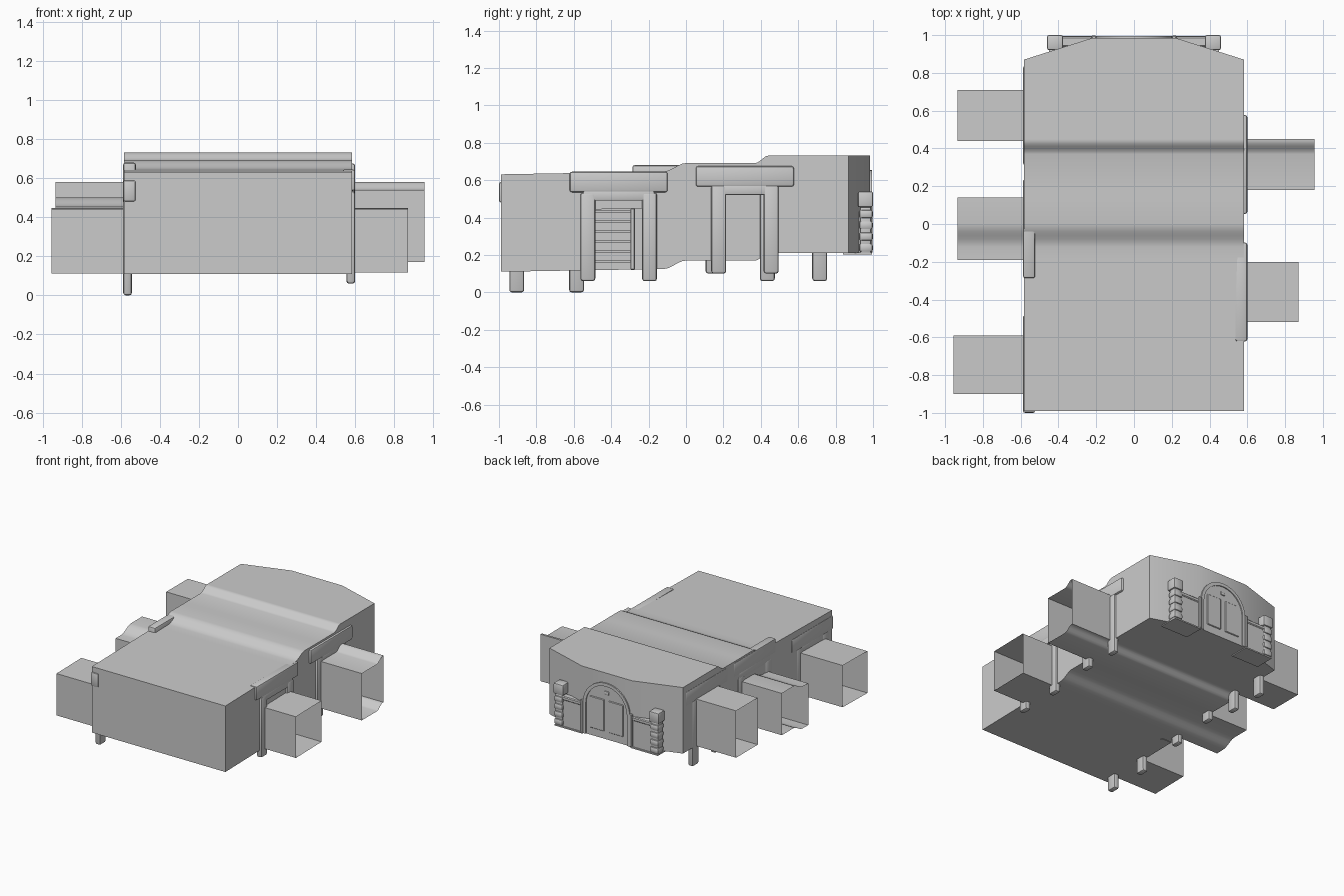
import bpy, bmesh, math
from mathutils import Vector

if "Cube" in bpy.data.objects:
    bpy.data.objects.remove(bpy.data.objects["Cube"])

# side alcoves: side, y start, y end, outer x, ceiling height, post bottoms, lintel z
ALCOVES = [
    (-1, -0.90, -0.59, 0.955, 0.33, 0.00, 0.00, 0.48),
    (-1, -0.19, 0.14, 0.935, 0.33, 0.06, 0.10, 0.57),
    (-1, 0.44, 0.71, 0.935, 0.37, 0.06, 0.06, 0.57),
    (1, -0.52, -0.20, 0.87, 0.325, 0.06, 0.06, 0.535),
    (1, 0.18, 0.45, 0.955, 0.37, 0.10, 0.10, 0.565),
]


def floor_z(y):
    pts = [(-1, 0.11), (-0.12, 0.125), (0, 0.17), (0.37, 0.17), (0.44, 0.21), (1.1, 0.21)]
    for (a, za), (b, zb) in zip(pts, pts[1:]):
        if y <= b:
            t = (y - a) / (b - a)
            if b - a < 0.2:
                t = t * t * (3 - 2 * t)
            return za + (zb - za) * t
    return 0.21


def half_x(y):
    return 0.583 if y <= 0.87 else 0.583 - (y - 0.87) / 0.115 * 0.363


def finish(name, bm, smooth=True):
    me = bpy.data.meshes.new(name)
    bm.to_mesh(me)
    bm.free()
    ob = bpy.data.objects.new(name, me)
    bpy.context.collection.objects.link(ob)
    if smooth:
        bpy.ops.object.select_all(action='DESELECT')
        ob.select_set(True)
        bpy.context.view_layer.objects.active = ob
        bpy.ops.object.shade_smooth_by_angle(angle=math.radians(35))
    return ob


def box(name, x, y, z, bevel=0.0, segs=2):
    bm = bmesh.new()
    bmesh.ops.create_cube(bm, size=1)
    for v in bm.verts:
        v.co = Vector([(r[0] + r[1]) / 2 + c * (r[1] - r[0]) for r, c in zip((x, y, z), v.co)])
    if bevel:
        bmesh.ops.bevel(bm, geom=bm.edges[:], offset=bevel, segments=segs, affect='EDGES', profile=0.5)
    return finish(name, bm, bevel > 0)


def span(side, a, b):
    return sorted((side * a, side * b))


# hall shell with open doorways and open-ended side alcoves
ys = {-0.99, 0.87, 0.985}
for a in ALCOVES:
    ys |= {a[1], a[2]}
ys |= {-0.12 + 0.02 * i for i in range(7)} | {0.37 + 0.014 * i for i in range(6)}
ys = sorted({round(y, 4) for y in ys})
bm = bmesh.new()


def quad(*pts):
    bm.faces.new([bm.verts.new(p) for p in pts])


for a, b in zip(ys, ys[1:]):
    fa, fb, xa, xb = floor_z(a), floor_z(b), half_x(a), half_x(b)
    ra, rb = fa + 0.521, fb + 0.521
    quad((-xa, a, fa), (-xb, b, fb), (xb, b, fb), (xa, a, fa))
    quad((-xa, a, ra), (xa, a, ra), (xb, b, rb), (-xb, b, rb))
    for s in (-1, 1):
        hit = [c for c in ALCOVES if c[0] == s and c[1] <= a + 1e-4 and b <= c[2] + 1e-4]
        h, out = (hit[0][4], s * hit[0][3]) if hit else (0, 0)
        quad((s * xa, a, fa + h), (s * xb, b, fb + h), (s * xb, b, rb), (s * xa, a, ra))
        if hit:
            for k in (0, h):
                quad((s * xa, a, fa + k), (s * xb, b, fb + k), (out, b, fb + k), (out, a, fa + k))
for s, y0, y1, out, h, *_ in ALCOVES:
    for y in (y0, y1):
        f = floor_z(y)
        quad((s * 0.583, y, f), (s * out, y, f), (s * out, y, f + h), (s * 0.583, y, f + h))
for y in (-0.99, 0.985):
    x, f = half_x(y), floor_z(y)
    quad((-x, y, f), (x, y, f), (x, y, f + 0.521), (-x, y, f + 0.521))
bmesh.ops.remove_doubles(bm, verts=bm.verts[:], dist=0.0005)
bmesh.ops.recalc_face_normals(bm, faces=bm.faces[:])
finish("hall_shell", bm)

# doorway posts and lintels
for i, (s, y0, y1, out, h, p0, p1, lz) in enumerate(ALCOVES):
    top = min(lz + 0.01, floor_z(y0) + h + 0.09)
    outer = 0.588 if s < 0 else 0.6
    for j, (y, bottom) in enumerate(((y0 - 0.005, p0), (y1 + 0.005, p1))):
        box(f"doorway_post_{i}_{j}", span(s, outer - 0.045, outer), (y - 0.04, y + 0.04), (bottom, top), 0.014)
    mid = (y0 + y1) / 2
    box(f"lintel_{i}", span(s, outer - 0.065, outer), (max(-1, mid - 0.262), mid + 0.262), (lz, lz + 0.11), 0.012)
    box(f"lintel_underbeam_{i}", span(s, outer - 0.05, outer - 0.003), (y0 - 0.03, y1 + 0.03), (lz - 0.045, lz + 0.01), 0.008)

# shelf rack against the left wall
for y in (-0.555, -0.285):
    box("rack_side", (-0.578, -0.49), (y - 0.012, y + 0.012), (0.12, 0.45), 0.004, 1)
for k in range(6):
    z = 0.16 + k * 0.053
    box("rack_shelf", (-0.578, -0.5), (-0.555, -0.285), (z, z + 0.012))


# arched door in the back wall
def arch(name, r, spring, base, y0, y1, inner=None):
    def outline(q):
        return ([(q, base)] + [(q * math.cos(math.pi * t / 16), spring + q * math.sin(math.pi * t / 16))
                               for t in range(17)] + [(-q, base)])
    b = bmesh.new()
    pts = outline(r)
    if inner:
        ins = outline(inner)
        o, n = ([b.verts.new((x, y0, z)) for x, z in p] for p in (pts, ins))
        faces = [b.faces.new((o[k], o[k + 1], n[k + 1], n[k])) for k in range(len(o) - 1)]
    else:
        faces = [b.faces.new([b.verts.new((x, y0, z)) for x, z in pts])]
    ext = bmesh.ops.extrude_face_region(b, geom=faces)
    for v in ext['geom']:
        if isinstance(v, bmesh.types.BMVert):
            v.co.y = y1
    bmesh.ops.recalc_face_normals(b, faces=b.faces[:])
    return finish(name, b)


arch("door_leaf", 0.185, 0.45, 0.21, 0.96, 0.987)
arch("door_arch_frame", 0.205, 0.45, 0.21, 0.96, 0.995, 0.18)
box("door_keystone", (-0.02, 0.02), (0.97, 0.995), (0.56, 0.59), 0.008)
for s in (-1, 1):
    # raised door panel and jamb studs
    box("door_panel", span(s, 0.02, 0.145), (0.97, 0.994), (0.27, 0.52), 0.004, 1)
    for k in range(4):
        z = 0.25 + 0.06 * k
        box("jamb_stud", span(s, 0.2, 0.225), (0.965, 0.995), (z, z + 0.035), 0.01)
    # flanking niche: base slab, back panel, lumpy column and cap
    box("niche_base", span(s, 0.21, 0.45), (0.84, 0.995), (0.203, 0.213))
    box("niche_panel", span(s, 0.215, 0.41), (0.92, 0.985), (0.21, 0.43))
    box("niche_inner_edge", span(s, 0.2, 0.225), (0.93, 0.998), (0.21, 0.47), 0.005, 1)
    box("niche_column", span(s, 0.385, 0.45), (0.93, 0.99), (0.21, 0.47), 0.008)
    for k in range(4):
        z = 0.215 + 0.06 * k
        box("column_block", span(s, 0.38, 0.457), (0.925, 1.0), (z, z + 0.048), 0.015)
    box("column_cap", span(s, 0.375, 0.46), (0.92, 1.0), (0.455, 0.54), 0.01)
    box("niche_rail", span(s, 0.22, 0.40), (0.94, 0.992), (0.42, 0.45), 0.006, 1)
